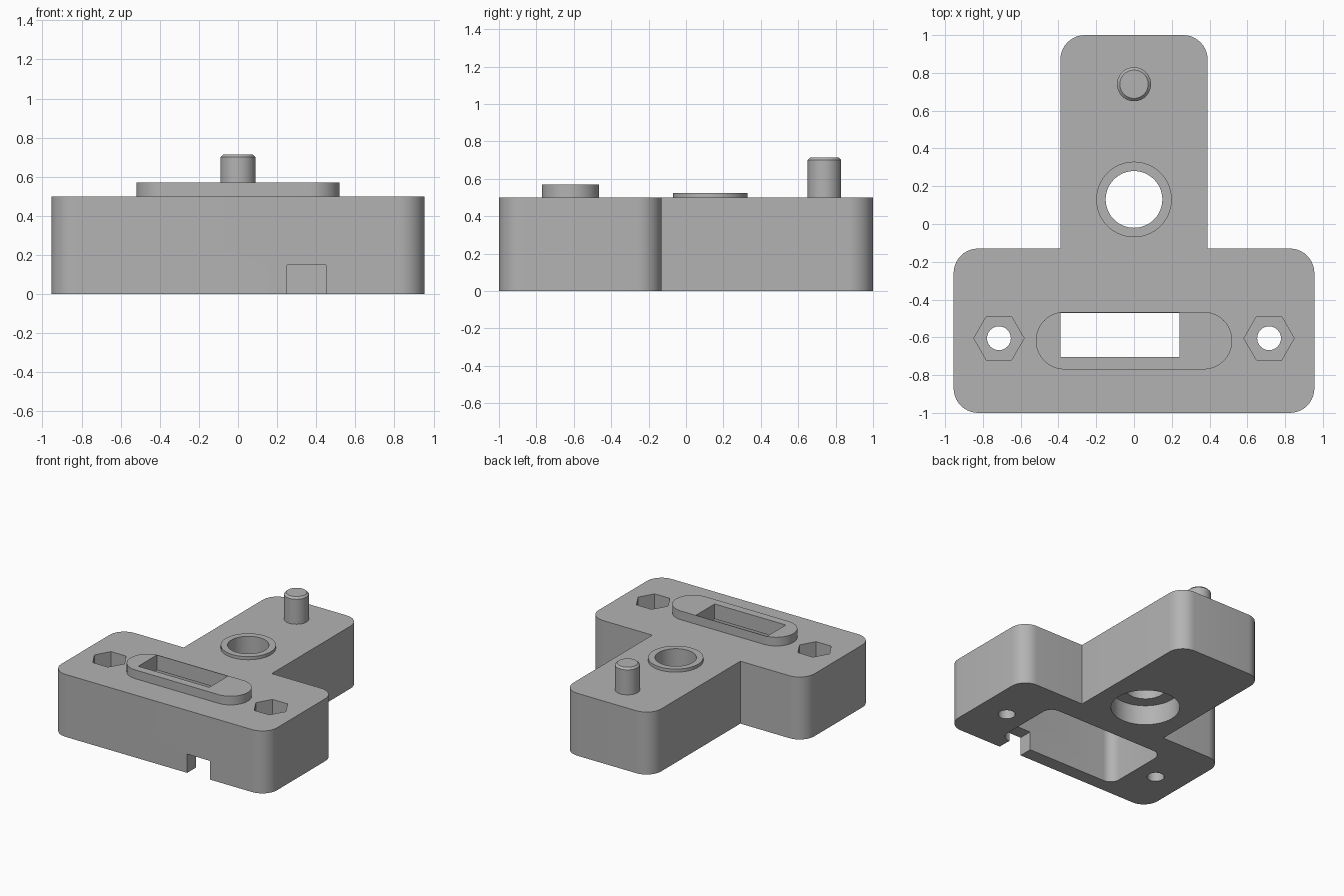
import bpy, bmesh, math
from mathutils import Vector

cube = bpy.data.objects.get("Cube")
if cube:
    bpy.data.objects.remove(cube, do_unlink=True)

grey = bpy.data.materials.new("matte grey")
grey.use_nodes = True
COLOUR = (0.45, 0.45, 0.45, 1)
grey.diffuse_color = COLOUR
grey.node_tree.nodes["Principled BSDF"].inputs["Base Color"].default_value = COLOUR


def fillet(corners, steps=10):
    """Round the corners (x, y, radius) of a right-angled outline."""
    pts = []
    for i, (x, y, r) in enumerate(corners):
        p = Vector((x, y))
        if r == 0:
            pts.append(p)
            continue
        a = (Vector(corners[i - 1][:2]) - p).normalized()
        b = (Vector(corners[(i + 1) % len(corners)][:2]) - p).normalized()
        centre = p + (a + b) * r
        for k in range(steps + 1):
            t = math.pi / 2 * k / steps
            pts.append(centre - b * r * math.cos(t) - a * r * math.sin(t))
    return pts


def box(x0, x1, y0, y1, r=0):
    return fillet([(x0, y0, r), (x1, y0, r), (x1, y1, r), (x0, y1, r)])


def circle(x, y, r, n=64):
    return [Vector((x + r * math.cos(math.tau * k / n),
                    y + r * math.sin(math.tau * k / n))) for k in range(n)]


def prism(name, pts, z0, z1, chamfer=0):
    """Extrude an outline from z0 to z1, with an optional top chamfer."""
    bm = bmesh.new()
    face = bm.faces.new([bm.verts.new((p.x, p.y, z0)) for p in pts])
    top = bmesh.ops.extrude_face_region(bm, geom=[face])["geom"]
    bmesh.ops.translate(bm, vec=(0, 0, z1 - z0),
                        verts=[v for v in top if isinstance(v, bmesh.types.BMVert)])
    if chamfer:
        rim = [e for e in bm.edges if all(abs(v.co.z - z1) < 1e-5 for v in e.verts)]
        bmesh.ops.bevel(bm, geom=rim, offset=chamfer, segments=1, affect='EDGES')
    bmesh.ops.recalc_face_normals(bm, faces=bm.faces)
    mesh = bpy.data.meshes.new(name)
    bm.to_mesh(mesh)
    bm.free()
    mesh.materials.append(grey)
    obj = bpy.data.objects.new(name, mesh)
    bpy.context.collection.objects.link(obj)
    return obj


def cut(obj, cutters):
    """Subtract the cutters and bake the result."""
    for c in cutters:
        mod = obj.modifiers.new(c.name, 'BOOLEAN')
        mod.operation, mod.solver, mod.object = 'DIFFERENCE', 'EXACT', c
    bpy.context.view_layer.update()
    deps = bpy.context.evaluated_depsgraph_get()
    baked = bpy.data.meshes.new_from_object(obj.evaluated_get(deps))
    obj.modifiers.clear()
    obj.data = baked


HEIGHT, R = 0.5, 0.13
HOLE_Y, BORE_Y = -0.605, 0.13

# Solid parts: T-shaped base, raised slot rim, bore ring and locating pin
base = prism("base", fillet([
    (-0.955, -1, R), (0.955, -1, R), (0.955, -0.13, R), (0.39, -0.13, 0),
    (0.39, 1, R), (-0.39, 1, R), (-0.39, -0.13, 0), (-0.955, -0.13, R)]), 0, HEIGHT)
slot_rim = prism("slot_rim", box(-0.52, 0.52, -0.77, -0.465, 0.152), 0.49, 0.57)
bore_ring = prism("bore_ring", circle(0, BORE_Y, 0.2), 0.49, 0.525)
pin = prism("pin", circle(0, 0.74, 0.09), 0.49, 0.715, chamfer=0.015)

# Cutters: slot, bore, counterbore, underside pocket, cable notch, bolt holes
slot = prism("slot_cutter", box(-0.39, 0.24, -0.705, -0.47), 0.3, 0.8)
bore = prism("bore_cutter", circle(0, BORE_Y, 0.15), -0.1, 0.8)
base_cutters = [
    slot, bore,
    prism("counterbore_cutter", circle(0, BORE_Y, 0.253), -0.1, 0.16),
    prism("pocket_cutter", box(-0.535, 0.535, -0.89, -0.32, 0.08), -0.1, 0.45),
    prism("notch_cutter", box(0.25, 0.45, -1.1, -0.8), -0.1, 0.15),
]
for side in (-1, 1):
    x = side * 0.715
    base_cutters.append(prism("bolt_cutter", circle(x, HOLE_Y, 0.063, 32), -0.1, 0.8))
    base_cutters.append(prism("nut_cutter", circle(x, HOLE_Y, 0.133, 6), 0.25, 0.8))

cut(base, base_cutters)
cut(slot_rim, [slot])
cut(bore_ring, [bore])
for c in base_cutters:
    bpy.data.objects.remove(c, do_unlink=True)

# Smooth the round walls, keep the edges sharp
bpy.ops.object.select_all(action='DESELECT')
for obj in (base, slot_rim, bore_ring, pin):
    obj.select_set(True)
bpy.context.view_layer.objects.active = base
bpy.ops.object.shade_smooth_by_angle(angle=math.radians(30))
